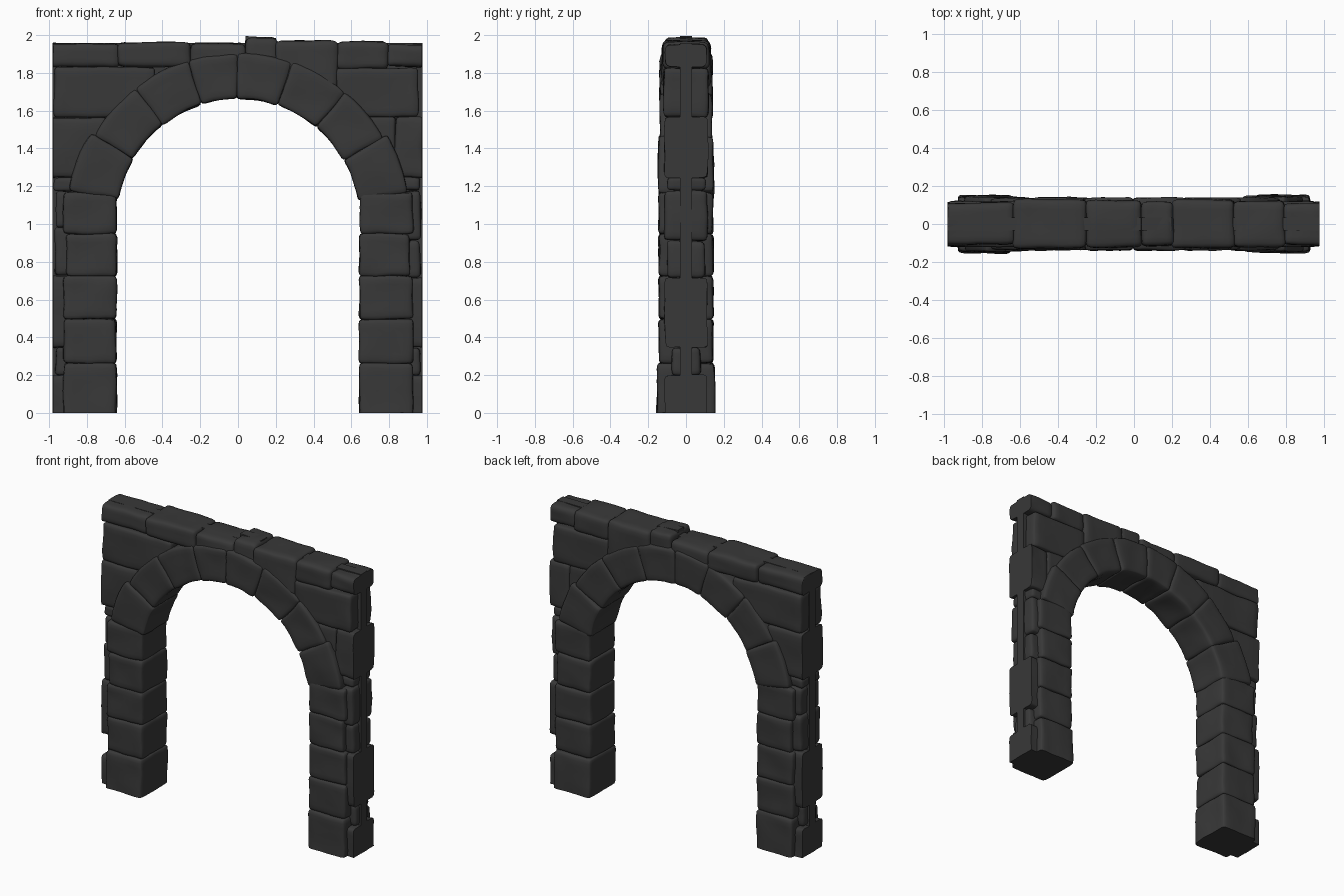
import bpy, bmesh, math
from mathutils import Vector, noise

if "Cube" in bpy.data.objects:
    bpy.data.objects.remove(bpy.data.objects["Cube"])

stone_mat = bpy.data.materials.new("dark_stone")
stone_mat.diffuse_color = (0.04, 0.04, 0.04, 1)
stone_mat.use_nodes = True
stone_mat.node_tree.nodes["Principled BSDF"].inputs["Base Color"].default_value = stone_mat.diffuse_color

X0, X1 = -0.98, 0.975      # straight cut ends of the wall piece
CZ = 1.02                  # arch centre height
counter = [0]


def finish(bm, name):
    bmesh.ops.recalc_face_normals(bm, faces=bm.faces)
    me = bpy.data.meshes.new(name)
    bm.to_mesh(me)
    bm.free()
    me.materials.append(stone_mat)
    ob = bpy.data.objects.new(name, me)
    bpy.context.collection.objects.link(ob)
    return ob


def stone(name, half, place, r=0.022, rough=0.008):
    """Rounded, slightly irregular block; place(u, w) maps -1..1 to (x, z)."""
    counter[0] += 1
    seed = Vector((counter[0] * 7.3, counter[0] * 3.1, 0))
    h = Vector(half)
    r = min(r, min(half) * 0.8)
    bm = bmesh.new()
    bmesh.ops.create_cube(bm, size=2)
    bmesh.ops.subdivide_edges(bm, edges=bm.edges[:], cuts=9, use_grid_fill=True)
    for v in bm.verts:
        # crowd the grid towards the edges, then round them off
        p = Vector([math.sin(c * math.pi / 2) * s for c, s in zip(v.co, h)])
        core = Vector([max(-(s - r), min(s - r, c)) for c, s in zip(p, h)])
        d = p - core
        if d.length > 1e-6:
            p = core + d.normalized() * r
        x, z = place(p.x / h.x, p.z / h.z)
        q = Vector((x, p.y, z))
        q += noise.noise_vector(q * 7 + seed) * rough
        q += noise.noise_vector(q * 22 + seed) * rough * 0.3
        q.x = max(X0, min(X1, q.x))
        q.z = max(0, q.z)
        v.co = q
    return finish(bm, name)


def block(name, x0, x1, z0, z1, depth, **kw):
    cx, cz, hx, hz = (x0 + x1) / 2, (z0 + z1) / 2, (x1 - x0) / 2, (z1 - z0) / 2
    stone(name, (hx, depth, hz), lambda u, w: (cx + u * hx, cz + w * hz), **kw)


def voussoir(name, a0, a1, r0, r1, depth):
    rm, hr = (r0 + r1) / 2, (r1 - r0) / 2
    am, ha = math.radians((a0 + a1) / 2), math.radians((a1 - a0) / 2)

    def place(u, w):
        rad, a = rm + u * hr, am + w * ha
        return rad * math.cos(a), CZ + rad * math.sin(a)
    stone(name, (hr, depth, ha * rm), place)


# pillars on both sides
levels = [0, 0.262, 0.497, 0.725, 0.948, 1.168]
for side, s in (("left", -1), ("right", 1)):
    for i in range(5):
        outer = 0.925 if i != 3 else 0.91
        depth = 0.152 if i == 0 else 0.143
        a, b = sorted((s * 0.643, s * outer))
        block(f"{side}_pillar_stone_{i + 1}", a, b,
              levels[i] - (0.03 if i == 0 else 0.002), levels[i + 1] + 0.002, depth)

# arch ring of eight wedge stones
angles = [9.5, 29.5, 50, 71, 90.3, 107.5, 128, 149.5, 170]
for i in range(8):
    low = i in (0, 7)
    voussoir(f"arch_stone_{i + 1}", angles[i] - 0.2, angles[i + 1] + 0.2,
             0.643, 0.91 if low else 0.885, 0.146 if low else 0.138)

# infill stones: x0, x1, z0, z1, half depth (past X0/X1 means cut flat)
L, R = X0 - 0.035, X1 + 0.035
infill = [
    (L, -0.86, -0.03, 0.20, 0.112), (-0.965, -0.86, 0.20, 0.345, 0.075),
    (L, -0.86, 0.345, 0.725, 0.112), (-0.97, -0.84, 0.73, 0.985, 0.112),
    (-0.965, -0.84, 0.985, 1.175, 0.105), (-0.975, -0.80, 1.175, 1.245, 0.10),
    (L, -0.70, 1.245, 1.565, 0.115), (-0.975, -0.44, 1.565, 1.832, 0.118),
    (0.86, R, -0.03, 0.20, 0.112), (0.86, 0.965, 0.20, 0.345, 0.075),
    (0.86, R, 0.345, 0.715, 0.112), (0.86, 0.965, 0.715, 0.91, 0.10),
    (0.84, 0.968, 0.91, 1.175, 0.112), (0.80, 0.965, 1.175, 1.245, 0.10),
    (0.83, R, 1.245, 1.565, 0.115), (0.66, 0.835, 1.30, 1.57, 0.112),
    (0.515, 0.955, 1.565, 1.825, 0.118),
]
for i, (a, b, c, d, dep) in enumerate(infill):
    block(f"infill_stone_{i + 1}", a, b, c, d, dep)

# top course
top = [
    (L, -0.628, 1.83, 1.955, 0.11), (-0.635, -0.25, 1.83, 1.962, 0.13),
    (-0.255, 0.04, 1.80, 1.957, 0.125), (0.035, 0.21, 1.80, 1.985, 0.118),
    (0.20, 0.53, 1.70, 1.97, 0.128), (0.52, 0.795, 1.82, 1.965, 0.12),
    (0.785, R, 1.83, 1.952, 0.11),
]
for i, (a, b, c, d, dep) in enumerate(top):
    block(f"top_stone_{i + 1}", a, b, c, d, dep, r=0.03)

bpy.ops.object.select_all(action='SELECT')
bpy.context.view_layer.objects.active = bpy.context.selected_objects[0]
bpy.ops.object.shade_smooth_by_angle(angle=math.radians(45))


# thin flat core running through the middle of the wall
def slab(name, pts, y):
    bm = bmesh.new()
    f = bm.faces.new([bm.verts.new((x, -y, z)) for x, z in pts])
    out = bmesh.ops.extrude_face_region(bm, geom=[f])
    bmesh.ops.translate(bm, vec=(0, 2 * y, 0),
                        verts=[g for g in out["geom"] if isinstance(g, bmesh.types.BMVert)])
    finish(bm, name)


inner = [(0.78 * math.cos(math.pi * i / 20), CZ + 0.78 * math.sin(math.pi * i / 20))
         for i in range(21)]
slab("wall_core", [(X0 - 0.002, 0), (X0 - 0.002, 1.957), (X1 + 0.002, 1.957),
                   (X1 + 0.002, 0), (0.78, 0)] + inner + [(-0.78, 0)], 0.033)
slab("core_cap", [(0.04, 1.9), (0.2, 1.9), (0.2, 1.985), (0.04, 1.995)], 0.033)
